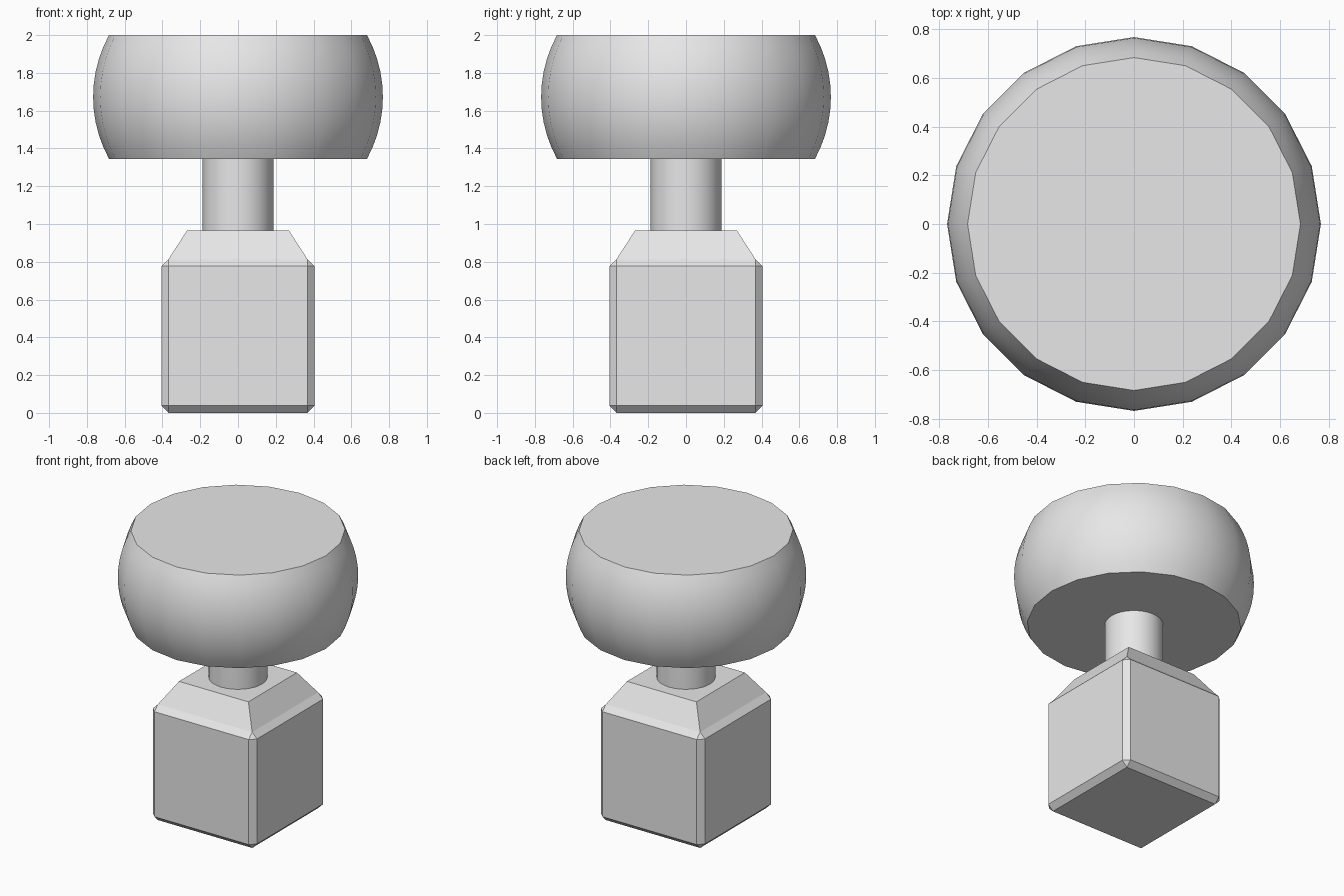
import bpy, bmesh, math

if "Cube" in bpy.data.objects:
    bpy.data.objects.remove(bpy.data.objects["Cube"], do_unlink=True)

GREY = (0.8, 0.8, 0.8, 1.0)
grey = bpy.data.materials.new("plain grey")
grey.use_nodes = True
grey.diffuse_color = GREY
grey.node_tree.nodes["Principled BSDF"].inputs["Base Color"].default_value = GREY


def add_object(name, bm, smooth=False):
    bmesh.ops.recalc_face_normals(bm, faces=bm.faces)
    mesh = bpy.data.meshes.new(name)
    bm.to_mesh(mesh)
    bm.free()
    mesh.materials.append(grey)
    obj = bpy.data.objects.new(name, mesh)
    bpy.context.collection.objects.link(obj)
    if smooth:
        bpy.ops.object.select_all(action="DESELECT")
        obj.select_set(True)
        bpy.context.view_layer.objects.active = obj
        bpy.ops.object.shade_smooth_by_angle(angle=math.radians(30))
    return obj


def lathe(name, profile, sides):
    """Stack rings of (radius, height) and cap both ends."""
    bm = bmesh.new()
    turns = [2 * math.pi * i / sides for i in range(sides)]
    rings = [[bm.verts.new((r * math.cos(a), r * math.sin(a), z)) for a in turns]
             for r, z in profile]
    for low, high in zip(rings, rings[1:]):
        for i in range(sides):
            j = (i + 1) % sides
            bm.faces.new((low[i], low[j], high[j], high[i]))
    bm.faces.new(rings[0])
    bm.faces.new(rings[-1])
    return add_object(name, bm, smooth=True)


# Base block: chamfered box with a tapered shoulder drawn up from its top
HALF, BLOCK_TOP, SHOULDER_TOP = 0.405, 0.815, 0.965
bm = bmesh.new()
bmesh.ops.create_cube(bm, size=1)
for v in bm.verts:
    v.co.x *= 2 * HALF
    v.co.y *= 2 * HALF
    v.co.z = (v.co.z + 0.5) * BLOCK_TOP
bmesh.ops.bevel(bm, geom=bm.edges[:], offset=0.038, segments=1, affect="EDGES")
top = max(bm.faces, key=lambda f: f.calc_center_median().z)
shoulder = bmesh.ops.extrude_discrete_faces(bm, faces=[top])["faces"][0]
for v in shoulder.verts:
    v.co.x = math.copysign(0.27, v.co.x)
    v.co.y = math.copysign(0.27, v.co.y)
    v.co.z = SHOULDER_TOP
add_object("base_block", bm)

# Round stem
lathe("stem", [(0.187, SHOULDER_TOP - 0.01), (0.187, 1.35)], 32)

# Knob: bulging arc profile with flat top and bottom
WIDE, RIM, LOW, HIGH = 0.767, 0.683, 1.345, 2.0
half = (HIGH - LOW) / 2
sag = WIDE - RIM
radius = (half ** 2 + sag ** 2) / (2 * sag)
sweep = math.asin(half / radius)
steps = 10
arc = [sweep * (2 * i / steps - 1) for i in range(steps + 1)]
profile = [(WIDE - radius + radius * math.cos(a), LOW + half + radius * math.sin(a))
           for a in arc]
lathe("knob", profile, 20)
